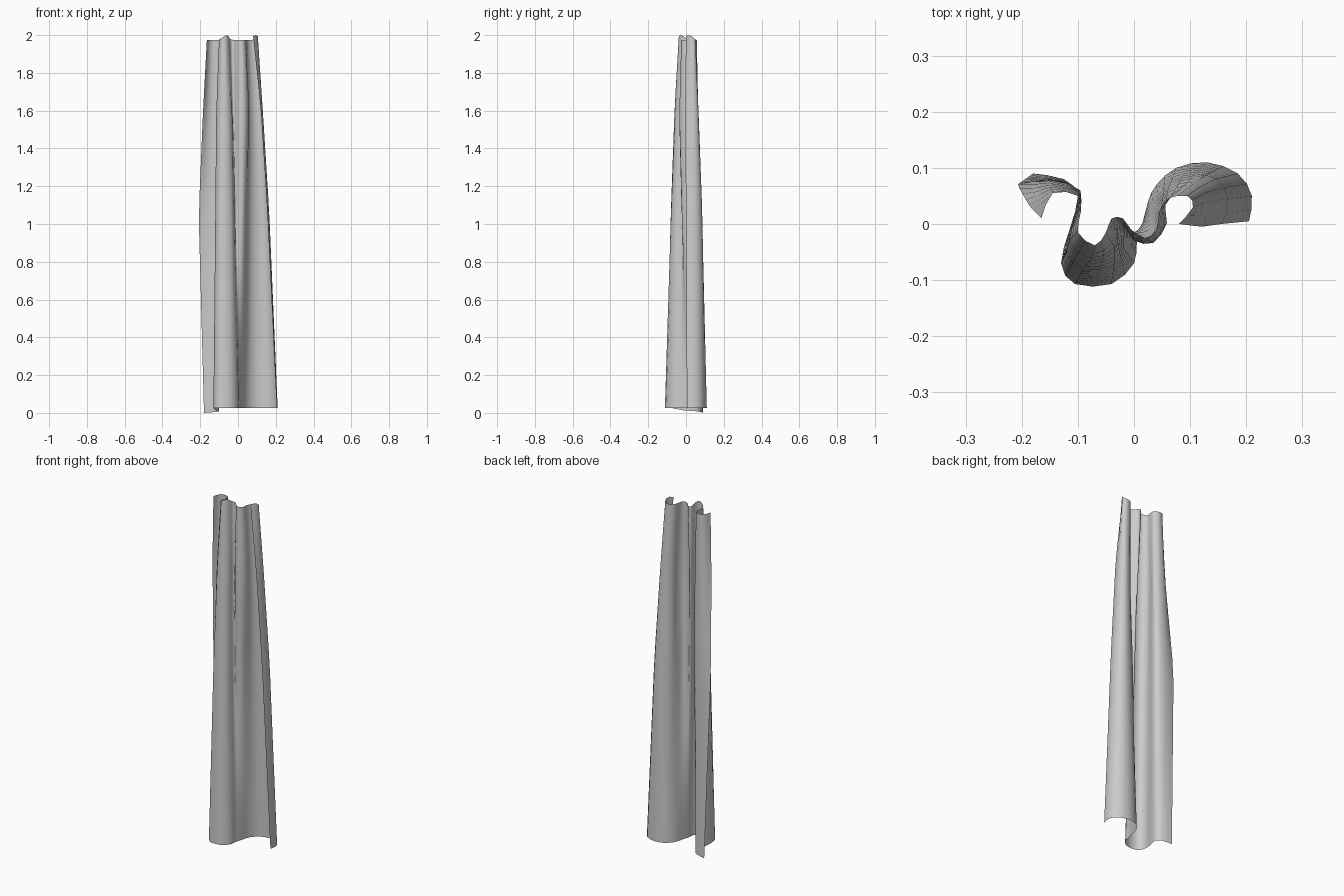
import bpy, bmesh, math

if "Cube" in bpy.data.objects:
    bpy.data.objects.remove(bpy.data.objects["Cube"])

# Plan outlines of the hanging cloth (x, y in hundredths), right edge to left edge
FOLDS = [
    [(20.5, .5), (21, 5), (18.5, 9), (13, 11), (7.5, 10), (4, 7), (2.5, 4), (1.5, 0), (.5, -3.5),
     (0, -7), (-4, -10.7), (-10.5, -10.7), (-13, -7), (-11.5, -1), (-10, 5), (-12.5, 8), (-18, 9)],
    [(15.5, 0), (16.5, 4.5), (14.5, 8), (10.5, 8.5), (6, 6), (4.5, 2), (3, -2), (0, -2), (-1.5, -1),
     (-2, -4), (-3.5, -7), (-9, -8), (-12, -5), (-11, 0), (-9.5, 6), (-15, 7.8), (-20.8, 7)],
    [(12, -.5), (13, 4), (11.5, 6.5), (8, 6), (5.5, 3), (6, 0), (3.5, -3.5), (0, -3), (-2, 0),
     (-3, 0), (-3.5, -4), (-7.5, -6), (-11.5, -3), (-10, 2), (-9.5, 5.5), (-15, 6.5), (-18.5, 3)],
    [(8, 0), (10.5, 3), (9.5, 5), (6, 4.5), (4.5, 2), (4, -1), (2, -2.5), (-.5, -1), (-2, 1),
     (-4, 1), (-5, -1.5), (-7, -3.8), (-10, -1.5), (-9.5, 2), (-10, 5), (-14.5, 5.5), (-16.5, 1)],
]
LEVELS = [0.0, 0.53, 0.81, 1.0]   # height fraction of each outline
SUB = 2                           # extra columns per outline point
ROWS = 14


def spline(pts, u):
    """Point at parameter u on a Catmull-Rom curve."""
    n = len(pts)
    i = min(int(u), n - 2)
    t = u - i
    p0, p1, p2, p3 = (pts[max(0, min(n - 1, i + k))] for k in (-1, 0, 1, 2))
    return [0.005 * (2 * b + (c - a) * t + (2 * a - 5 * b + 4 * c - d) * t * t
                     + (3 * b - a - 3 * c + d) * t ** 3)
            for a, b, c, d in zip(p0, p1, p2, p3)]


def at_height(col, f):
    """Blend a column between the outlines at height fraction f."""
    k = max(i for i in range(3) if f >= LEVELS[i])
    t = (f - LEVELS[k]) / (LEVELS[k + 1] - LEVELS[k])
    return [a + (b - a) * t for a, b in zip(col[k], col[k + 1])]


# Hanging curtain: one open sheet lofted through the outlines
bm = bmesh.new()
grid = []
for c in range((len(FOLDS[0]) - 1) * SUB + 1):
    u = c / SUB
    col = [spline(o, u) for o in FOLDS]
    # uneven hem and gathered top edge
    low = 0.025 - 0.012 * max(0, min(1, u - 12)) - 0.013 * max(0, (u - 13) / 3)
    high = 1.975 + 0.025 * max(math.exp(-(u - .5) ** 2), math.exp(-(u - 10.5) ** 2))
    line = []
    for r in range(ROWS + 1):
        f = r / ROWS
        x, y = at_height(col, f)
        line.append(bm.verts.new((x, y, low + (high - low) * f)))
    grid.append(line)
for a, b in zip(grid, grid[1:]):
    for r in range(ROWS):
        bm.faces.new((b[r], a[r], a[r + 1], b[r + 1]))

mesh = bpy.data.meshes.new("curtain")
bm.to_mesh(mesh)
bm.free()
curtain = bpy.data.objects.new("curtain", mesh)
bpy.context.collection.objects.link(curtain)
bpy.context.view_layer.objects.active = curtain
curtain.select_set(True)
bpy.ops.object.shade_smooth()
